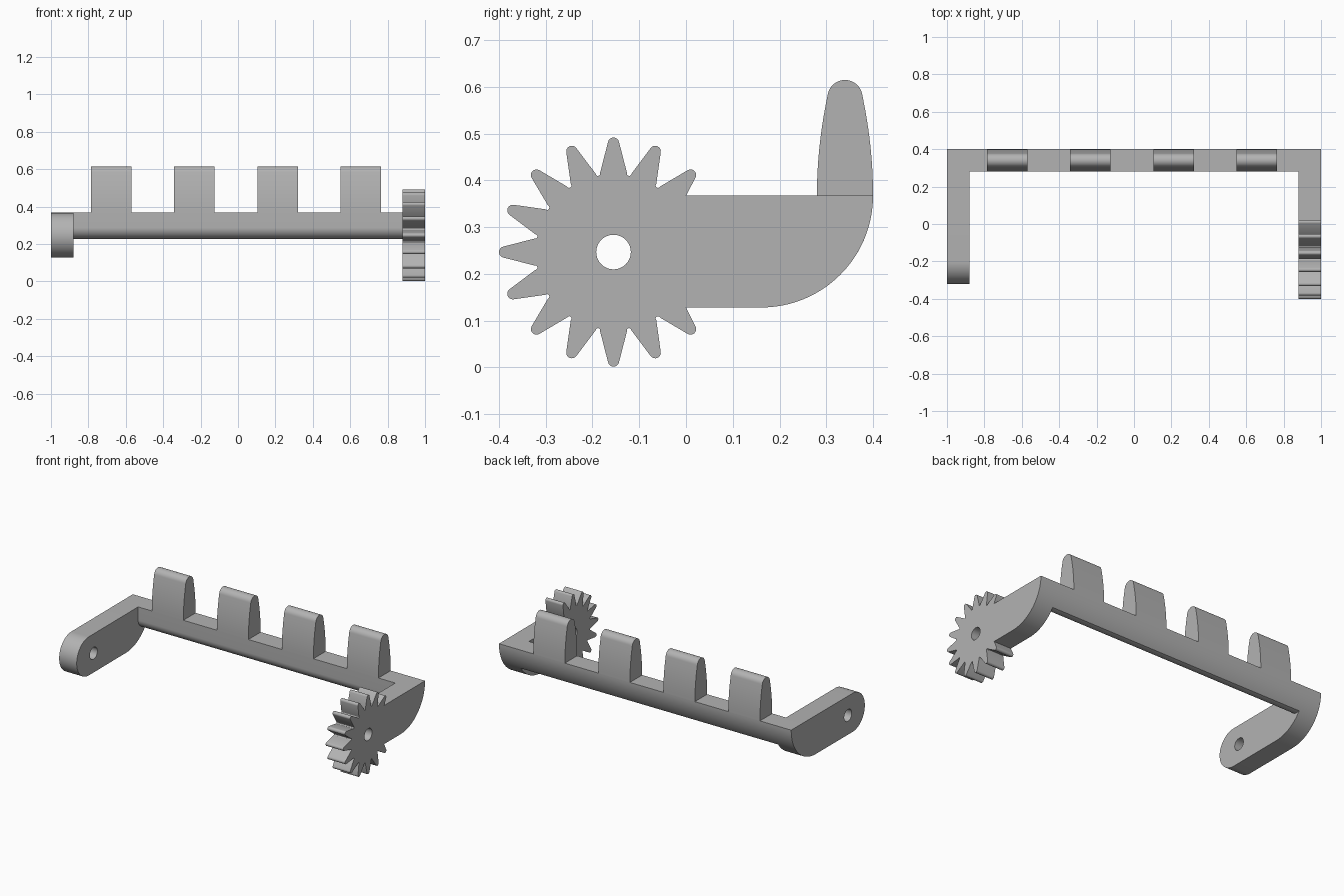
import bpy
import bmesh
from math import sin, cos, pi, radians, hypot

cube = bpy.data.objects.get("Cube")
if cube:
    bpy.data.objects.remove(cube, do_unlink=True)

grey = bpy.data.materials.new("plain grey")
grey.use_nodes = True
COLOUR = (0.45, 0.45, 0.45, 1)
grey.diffuse_color = COLOUR
grey.node_tree.nodes["Principled BSDF"].inputs["Base Color"].default_value = COLOUR

# shared dimensions, all profiles are (y, z)
TOP, BOTTOM = 0.367, 0.128
PIVOT_Y, PIVOT_Z = -0.155, 0.2465
BACK_R = TOP - BOTTOM
BACK_Y = 0.4 - BACK_R
FRONT, BACK = 0.28, 0.4
ARM = 0.12


def arc(cy, cz, r, start, end, steps):
    angles = [radians(start + (end - start) * i / steps) for i in range(steps + 1)]
    return [(cy + r * cos(a), cz + r * sin(a)) for a in angles]


def extrude(name, outline, x0, x1, hole=None):
    """Fill a side profile, with an optional hole, and extrude it along x."""
    bm = bmesh.new()
    edges = []
    for loop in [outline] + ([hole] if hole else []):
        verts = [bm.verts.new((x0, y, z)) for y, z in loop]
        edges += [bm.edges.new((v, verts[i - 1])) for i, v in enumerate(verts)]
    bmesh.ops.triangle_fill(bm, edges=edges, use_beauty=True, normal=(1, 0, 0))
    ext = bmesh.ops.extrude_face_region(bm, geom=bm.faces[:], use_keep_orig=True)
    moved = [g for g in ext["geom"] if isinstance(g, bmesh.types.BMVert)]
    bmesh.ops.translate(bm, verts=moved, vec=(x1 - x0, 0, 0))
    bmesh.ops.recalc_face_normals(bm, faces=bm.faces[:])
    mesh = bpy.data.meshes.new(name)
    bm.to_mesh(mesh)
    bm.free()
    mesh.materials.append(grey)
    obj = bpy.data.objects.new(name, mesh)
    bpy.context.collection.objects.link(obj)
    bpy.ops.object.select_all(action="DESELECT")
    obj.select_set(True)
    bpy.context.view_layer.objects.active = obj
    bpy.ops.object.shade_smooth_by_angle(angle=radians(30))
    return obj


hole = arc(PIVOT_Y, PIVOT_Z, 0.037, 0, 360, 40)[:-1]
back_curve = arc(BACK_Y, TOP, BACK_R, -90, 0, 32)

# plain pivot arm with a rounded front end
nose = arc(-0.32 + BACK_R / 2, PIVOT_Z, BACK_R / 2, 90, 270, 40)
extrude("plain_arm", nose + back_curve, -1, ARM - 1, hole)

# gear arm: teeth run around the pivot, then join the arm
teeth = [(0.0, TOP)]
for i in range(2, 15):
    angle = 22.5 * i
    a = radians(angle)
    teeth += arc(PIVOT_Y + 0.233 * cos(a), PIVOT_Z + 0.233 * sin(a),
                 0.012, angle - 78, angle + 78, 8)
    if i < 14:
        v = angle + 11.25
        teeth += arc(PIVOT_Y + 0.171 * cos(radians(v)), PIVOT_Z + 0.171 * sin(radians(v)),
                     0.005, v - 80, v - 280, 6)
teeth.append((0.0, BOTTOM))
extrude("gear_arm", teeth + back_curve, 1 - ARM, 1, hole)

# crossbar: round underside kept within the curve of the arm backs
bar = [(FRONT, TOP)]
for y, z in arc((FRONT + BACK) / 2, 0.287, 0.06, 180, 360, 32):
    d = hypot(y - BACK_Y, z - TOP)
    k = min(1, BACK_R / d)
    bar.append((BACK_Y + (y - BACK_Y) * k, TOP + (z - TOP) * k))
bar += [p for p in back_curve if p[1] > bar[-1][1] + 0.003]
extrude("crossbar", bar, ARM - 1, 1 - ARM)

# upright fingers with bulging sides and a rounded tip
MID = (FRONT + BACK) / 2
side = [(0.06 - 0.023 * (i / 12) ** 2, TOP + 0.215 * i / 12) for i in range(12)]
finger = [(MID + w, z) for w, z in side]
finger += arc(MID, 0.577, 0.0375, 8, 172, 20)
finger += [(MID - w, z) for w, z in reversed(side)]
for n in range(4):
    x = -0.678 + 0.445 * n
    extrude(f"finger_{n + 1}", finger, x - 0.108, x + 0.108)
